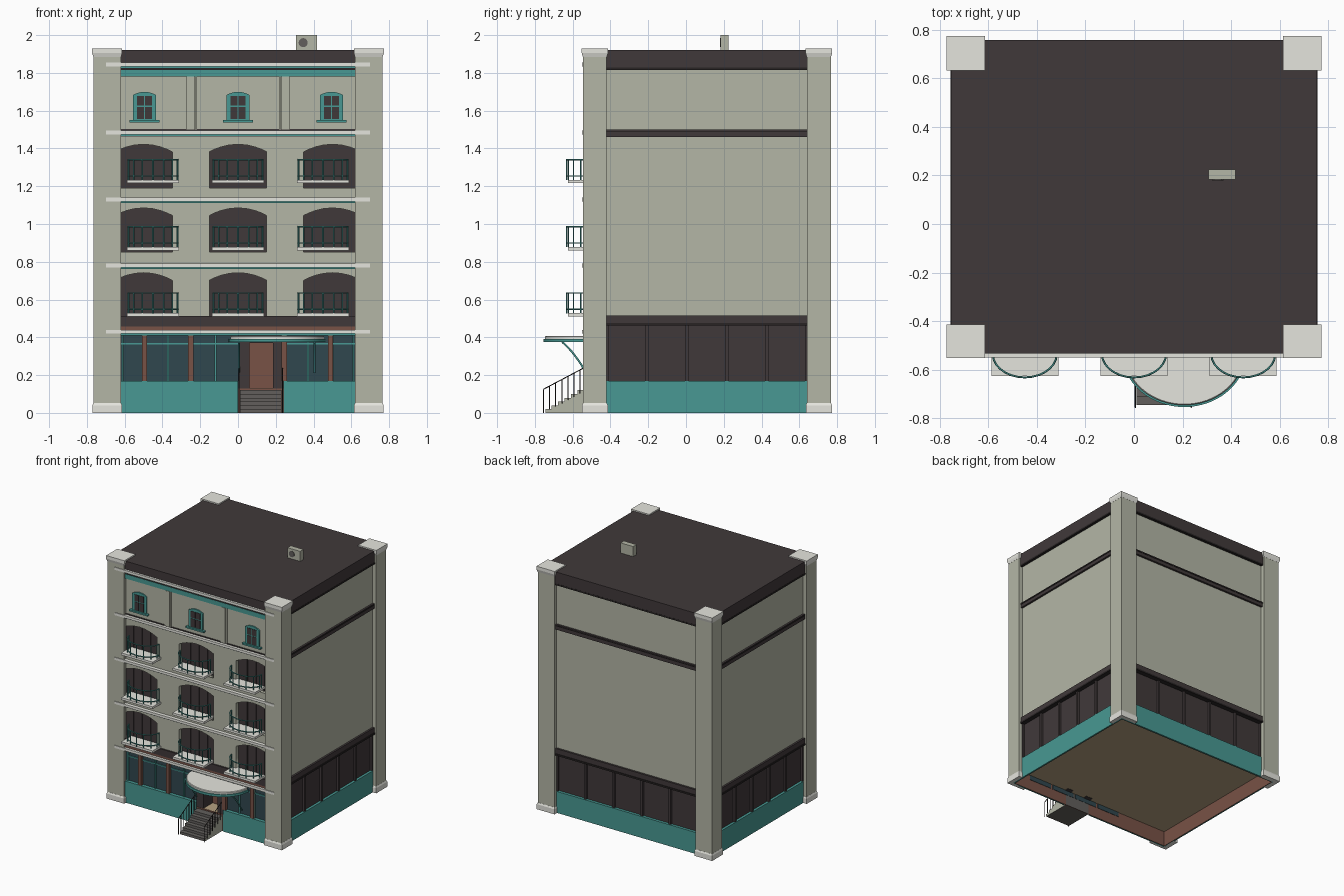
import bpy, bmesh, math

if "Cube" in bpy.data.objects:
    bpy.data.objects.remove(bpy.data.objects["Cube"])


def material(name, r, g, b):
    m = bpy.data.materials.new(name)
    m.diffuse_color = [((c / 255 + 0.055) / 1.055) ** 2.4 for c in (r, g, b)] + [1]
    m.use_nodes = True
    m.node_tree.nodes["Principled BSDF"].inputs["Base Color"].default_value = m.diffuse_color
    return m


WALL = material("stone_beige", 180, 182, 166)
LIGHT = material("pale_stone", 229, 229, 222)
TEAL = material("teal_paint", 72, 153, 147)
DARK = material("dark_brown", 64, 57, 58)
BLACK = material("near_black", 40, 36, 36)
RED = material("red_brown", 120, 82, 70)
GLASS = material("shop_glass", 48, 71, 78)
TAN = material("floor_tan", 182, 161, 128)
GREY = material("step_grey", 98, 95, 92)


def finish(bm, name, *mats):
    bmesh.ops.recalc_face_normals(bm, faces=bm.faces)
    me = bpy.data.meshes.new(name)
    bm.to_mesh(me)
    bm.free()
    for m in mats:
        me.materials.append(m)
    ob = bpy.data.objects.new(name, me)
    bpy.context.collection.objects.link(ob)
    return ob


def boxes(name, mat, *dims):
    """One object made of boxes given as x0, x1, y0, y1, z0, z1."""
    bm = bmesh.new()
    for x0, x1, y0, y1, z0, z1 in dims:
        for v in bmesh.ops.create_cube(bm, size=1)["verts"]:
            v.co = ((x0 + x1) / 2 + v.co.x * (x1 - x0), (y0 + y1) / 2 + v.co.y * (y1 - y0),
                    (z0 + z1) / 2 + v.co.z * (z1 - z0))
    return finish(bm, name, mat)


def to_mesh(cu, name, mat):
    ob = bpy.data.objects.new(name, cu)
    bpy.context.collection.objects.link(ob)
    cu.materials.append(mat)
    bpy.ops.object.select_all(action='DESELECT')
    ob.select_set(True)
    bpy.context.view_layer.objects.active = ob
    bpy.ops.object.convert(target='MESH')
    return bpy.context.object


def plate(name, mat, loops, y0, y1):
    """Flat upright plate; loops of (x, z) inside the first one become holes."""
    cu = bpy.data.curves.new(name, 'CURVE')
    cu.dimensions, cu.fill_mode, cu.extrude = '2D', 'BOTH', abs(y1 - y0) / 2
    for loop in loops:
        sp = cu.splines.new('POLY')
        sp.points.add(len(loop) - 1)
        for p, (x, z) in zip(sp.points, loop):
            p.co = (x, z, 0, 1)
        sp.use_cyclic_u = True
    ob = to_mesh(cu, name, mat)
    ob.rotation_euler.x = math.pi / 2
    ob.location.y = (y0 + y1) / 2


def rods(name, mat, paths, r):
    cu = bpy.data.curves.new(name, 'CURVE')
    cu.dimensions, cu.bevel_depth, cu.bevel_resolution, cu.use_fill_caps = '3D', r, 1, True
    for path in paths:
        sp = cu.splines.new('POLY')
        sp.points.add(len(path) - 1)
        for p, co in zip(sp.points, path):
            p.co = (*co, 1)
    to_mesh(cu, name, mat)


def arch(cx, half, z0, z1, rise, n=10):
    return [(cx - half, z0), (cx + half, z0)] + [
        (cx + half * math.cos(math.pi * i / n),
         z1 - rise * math.cos(math.pi * i / n) ** 2) for i in range(n + 1)]


# Dark core with a recessed doorway, beige side and back walls
boxes("dark_core", DARK, (-.72, .72, -.49, .72, .43, 1.9), (-.72, .06, -.49, .72, .13, .43),
      (.185, .72, -.49, .72, .13, .43), (.06, .185, -.40, .72, .13, .43))
boxes("side_and_back_walls", WALL, (-.735, .735, -.48, .737, .47, 1.9))
boxes("door_leaf", RED, (.06, .185, -.405, -.39, .128, .43))

# Floor with recessed underside, inner skirting and teal plinth
boxes("floor", TAN, (-.728, .728, -.518, .73, .122, .131))
boxes("inner_skirting", RED, (-.728, .728, -.522, -.516, 0, .13), (-.728, .728, .727, .732, 0, .13),
      (-.732, -.727, -.52, .73, 0, .13), (.727, .732, -.52, .73, 0, .13))
boxes("inner_glass_strips", GLASS, *[(x, x + .2, -.518, -.513, .085, .122) for x in (-.28, -.06, .16, .38)])
boxes("teal_plinth", TEAL, (-.735, .0, -.53, -.52, 0, .17), (.24, .735, -.53, -.52, 0, .17),
      (-.74, -.73, -.52, .74, 0, .17), (.73, .74, -.52, .74, 0, .17), (-.735, .735, .731, .742, 0, .17))
boxes("plinth_ledge", TEAL, (-.735, .0, -.528, -.48, .162, .17), (.24, .735, -.528, -.48, .162, .17),
      (-.738, -.71, -.5, .738, .162, .17), (.71, .738, -.5, .738, .162, .17), (-.735, .735, .71, .74, .162, .17))

# Bands round the sides and back, roof
boxes("side_bands", DARK, (-.75, .75, -.49, .753, .475, .515), (-.75, .75, -.49, .753, 1.46, 1.5))
boxes("side_band_trims", BLACK, (-.755, .755, -.48, .758, .462, .475), (-.753, .753, -.48, .756, 1.487, 1.493),
      (-.755, .755, -.528, .758, 1.815, 1.828))
boxes("roof_parapet", DARK, (-.753, .753, -.533, .757, 1.825, 1.92))

# Panel mullions on sides and back
mull = []
for i in range(6):
    y = -.42 + i * 1.06 / 5
    x = -.62 + i * 1.24 / 5
    mull += [(s * .725 - .012, s * .725 + .012, y - .009, y + .009, .17, .465) for s in (-1, 1)]
    mull.append((x - .009, x + .009, .71, .737, .17, .465))
boxes("panel_mullions", DARK, *mull)


# Four corner pillars: L-shaped shaft and flared base, square flared cap
def loft(name, sx, outlines, mat):
    bm = bmesh.new()
    rings = [[bm.verts.new((sx * x, y, z)) for x, y in pts] for z, pts in outlines]
    n = len(rings[0])
    for a, b in zip(rings, rings[1:]):
        for i in range(n):
            bm.faces.new((a[i], a[(i + 1) % n], b[(i + 1) % n], b[i]))
    bm.faces.new(rings[0])
    bm.faces.new(rings[-1])
    finish(bm, name, mat)


for sx in (-1, 1):
    for yo, yw, yi, sy, end in ((-.545, -.522, -.42, -1, "front"), (.767, .735, .64, 1, "back")):
        tag = f"{end}_{'left' if sx < 0 else 'right'}"

        def ell(e):
            return [(.62 - e, yo + sy * e), (.765 + e, yo + sy * e), (.765 + e, yi - sy * e),
                    (.733, yi - sy * e), (.733, yw), (.62 - e, yw)]

        def square(e):
            return [(.62 - e, yo + sy * e), (.765 + e, yo + sy * e), (.765 + e, yi - sy * e), (.62 - e, yi - sy * e)]
        loft("pillar_shaft_" + tag, sx, [(.045, ell(0)), (1.89, ell(0))], WALL)
        loft("pillar_base_" + tag, sx, [(0, ell(.006)), (.04, ell(.006)), (.052, ell(.001))], LIGHT)
        loft("pillar_cap_" + tag, sx, [(1.885, square(.001)), (1.905, square(.007)), (1.93, square(.007))], LIGHT)

# Front wall with nine arched openings
FLOORS = (.51, .853, 1.19)
outer = [(-.7, .43), (.7, .43), (.7, 1.9), (-.7, 1.9)]
holes = [arch(cx, .152, z, z + .232, .04) for z in FLOORS for cx in (-.5, 0, .5)]
plate("front_wall", WALL, [outer] + holes, -.522, -.488)
boxes("arched_window_mullions", DARK, *[
    (cx + d - .004, cx + d + .004, -.497, -.488, z, z + .22)
    for z in FLOORS for cx in (-.5, 0, .5) for d in (-.075, 0, .075)])

# Front bands and long cornice bars
BARS = (.43, .78, 1.13, 1.485, 1.845)
boxes("front_red_band", RED, (-.63, .63, -.53, -.49, .42, .458))
boxes("front_dark_bands", DARK, (-.63, .63, -.535, -.49, .458, .512), (-.63, .63, -.528, -.49, 1.462, 1.502))
boxes("front_teal_strips", TEAL, (-.63, .63, -.53, -.49, 1.78, 1.815),
      *[(-.63, .63, -.535, -.49, z - .019, z - .008) for z in BARS])
boxes("cornice_bars", LIGHT, *[(-.7, .7, -.55, -.51, z - .01, z + .01) for z in BARS])

# Top floor pilasters and small windows
boxes("pilasters", WALL, *[(s * .245 + d - w, s * .245 + d + w, y, -.51, 1.5, 1.78)
                           for s in (-1, 1) for d, w, y in ((0, .016, -.533), (-.023, .005, -.53), (.023, .005, -.53))])
for cx in (-.495, 0, .495):
    plate("small_window_frame", TEAL, [arch(cx, .062, 1.545, 1.7, .018)], -.532, -.515)
    boxes("small_window_panes", DARK, *[(cx + d - .019, cx + d + .019, -.535, -.53, z0, z1)
                                        for d in (-.022, .022) for z0, z1 in ((1.555, 1.62), (1.627, 1.678))])
    boxes("small_window_sill", TEAL, (cx - .08, cx + .08, -.545, -.515, 1.538, 1.55))

# Nine balconies: pale slab and bowed teal railing
for z in (.487, .837, 1.192):
    for cx in (-.45, 0, .45):
        boxes("balcony_slab", LIGHT, (cx - .138, cx + .138, -.626, -.5, z + .024, z + .042))

        def bow(t, h):
            return (cx - .132 * math.cos(t), -.535 - .097 * math.sin(t), z + h)
        arc = [math.pi * i / 14 for i in range(15)]
        paths = [[bow(t, h) for t in arc] for h in (.062, .148)]
        paths += [[bow(t, .04), bow(t, .148)] for t in arc[1:14:2] + [0, math.pi]]
        rods("balcony_railing", TEAL, paths, .004)

# Shop front: glass, frames, posts and doorway surround
boxes("shop_glass", GLASS, (-.63, 0, -.503, -.48, .16, .43), (.24, .63, -.503, -.48, .16, .43))
boxes("shop_frames", TEAL, *[(x - .005, x + .005, -.512, -.5, .17, .42) for x in (-.61, -.37, -.12, .37, .5, .61)],
      *[(x0, x1, -.51, -.5, z - .004, z + .004) for z in (.365, .415) for x0, x1 in ((-.62, 0), (.24, .62))])
boxes("shop_posts", RED, *[(x - .014, x + .014, -.528, -.49, .17, .43) for x in (-.495, -.25, .245, .49)])
boxes("door_surround", DARK, (0, .06, -.52, -.48, .12, .43), (.185, .24, -.52, -.48, .12, .43),
      (.05, .19, -.52, -.48, .37, .43))

# Entrance steps and handrails
bm = bmesh.new()
pts = [(-.515, 0), (-.745, 0)]
for i in range(6):
    y = -.745 + i * .034
    pts += [(y, .02 * (i + 1)), (y + .034, .02 * (i + 1))]
pts.append((-.515, .12))
f = bm.faces.new([bm.verts.new((.01, y, z)) for y, z in pts])
for v in bmesh.ops.extrude_face_region(bm, geom=[f])["geom"]:
    if isinstance(v, bmesh.types.BMVert):
        v.co.x = .23
for f in bm.faces:
    f.normal_update()
    f.material_index = 1 if abs(f.normal.x) > .9 else 0
finish(bm, "entrance_steps", GREY, WALL)
paths = []
for x in (.006, .236):
    paths.append([(x, -.755, .125), (x, -.545, .236)])
    for i in range(7):
        y = -.755 + i * .0325
        paths.append([(x, y, i * .017), (x, y, .125 + i * .0172)])
rods("step_handrails", BLACK, paths, .003)


# Half-round entrance canopy with curved brackets
def canopy(name, mat, profile):
    bm = bmesh.new()
    arc = [math.pi * i / 32 for i in range(33)]
    rings = [[bm.verts.new((.207 - (.248 + e) * math.cos(t), -.53 - (.216 + e) * math.sin(t), z))
              for t in arc] for z, e in profile]
    for a, b in zip(rings, rings[1:]):
        for i in range(33):
            j = (i + 1) % 33
            bm.faces.new((a[i], a[j], b[j], b[i]))
    bm.faces.new(rings[0])
    bm.faces.new(rings[-1])
    ob = finish(bm, name, mat)
    bpy.ops.object.select_all(action='DESELECT')
    ob.select_set(True)
    bpy.context.view_layer.objects.active = ob
    bpy.ops.object.shade_smooth_by_angle(angle=math.radians(35))


canopy("canopy_top", LIGHT, ((.386, 0), (.404, 0), (.408, -.004)))
canopy("canopy_rim", TEAL, ((.374, 0), (.374, .008), (.392, .008), (.392, 0)))
rods("canopy_brackets", TEAL, [[(x, -.53 - .125 * t, .215 + .16 * (1.35 * t - .35 * t * t))
                                for t in [i / 8 for i in range(9)]] for x in (.005, .405)], .006)

# Roof ventilation unit with a round fan
boxes("roof_unit", WALL, (.307, .418, .183, .225, 1.915, 2.0))
bm = bmesh.new()
bmesh.ops.create_cone(bm, cap_ends=True, segments=20, radius1=.024, radius2=.024, depth=.006)
fan = finish(bm, "roof_unit_fan", GREY)
fan.rotation_euler.x = math.pi / 2
fan.location = (.345, .182, 1.96)
